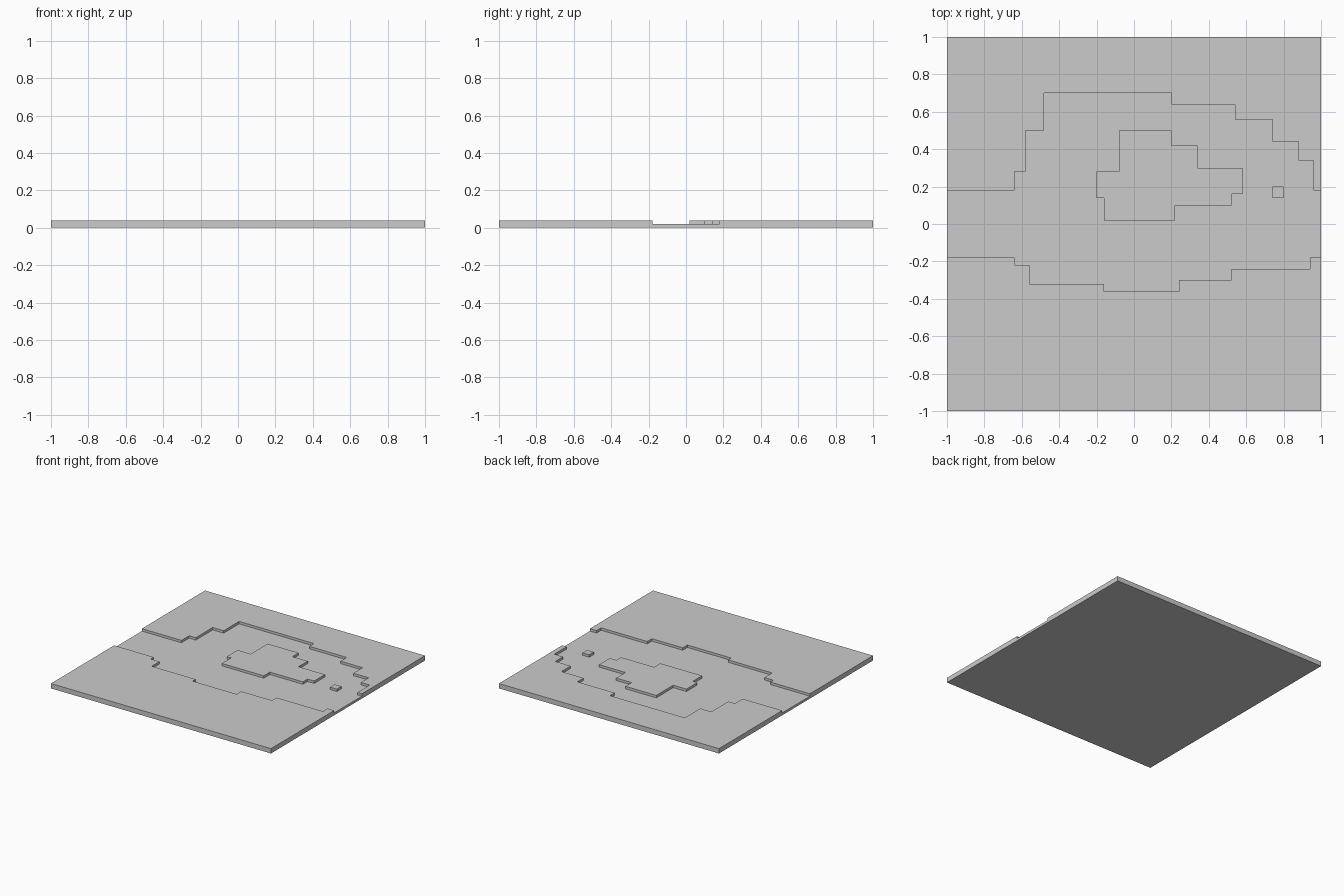
import bpy
import bmesh

if "Cube" in bpy.data.objects:
    bpy.data.objects.remove(bpy.data.objects["Cube"])

TOP, FLOOR = 0.04, 0.02


def prism(name, outline, z0, z1):
    """Vertical prism from a flat outline."""
    bm = bmesh.new()
    face = bm.faces.new([bm.verts.new((x, y, z0)) for x, y in outline])
    up = bmesh.ops.extrude_face_region(bm, geom=[face])
    verts = [v for v in up["geom"] if isinstance(v, bmesh.types.BMVert)]
    bmesh.ops.translate(bm, vec=(0, 0, z1 - z0), verts=verts)
    bmesh.ops.recalc_face_normals(bm, faces=bm.faces)
    mesh = bpy.data.meshes.new(name)
    bm.to_mesh(mesh)
    bm.free()
    obj = bpy.data.objects.new(name, mesh)
    bpy.context.collection.objects.link(obj)
    return obj


def stairs(start, moves):
    """Stepped shoreline: start (x, y), then (next x, next y) per step."""
    x, y = start
    pts = [(x, y)]
    for nx, ny in moves:
        pts += [(nx, y), (nx, ny)]
        x, y = nx, ny
    return pts


def subtract(target, cutter):
    mod = target.modifiers.new("cut", 'BOOLEAN')
    mod.operation = 'DIFFERENCE'
    mod.solver = 'EXACT'
    mod.object = cutter
    bpy.context.view_layer.objects.active = target
    bpy.ops.object.modifier_apply(modifier=mod.name)
    bpy.data.objects.remove(cutter)


# North and south shorelines of the sunken basin, running past both plate edges
north = stairs((-1.1, 0.18), [(-0.64, 0.28), (-0.58, 0.5), (-0.48, 0.7), (0.2, 0.64),
                              (0.54, 0.56), (0.74, 0.44), (0.88, 0.34), (0.96, 0.18)])
south = stairs((-1.1, -0.18), [(-0.64, -0.22), (-0.56, -0.32), (-0.16, -0.36),
                               (0.24, -0.3), (0.52, -0.24), (0.94, -0.18)])
shore = north + [(1.1, 0.18), (1.1, -0.18)] + south[::-1]

# Islands left standing in the basin
island = (stairs((-0.08, 0.5), [(0.2, 0.42), (0.34, 0.3), (0.58, 0.16), (0.52, 0.1),
                                (0.22, 0.02), (-0.16, 0.14), (-0.2, 0.28)])
          + [(-0.08, 0.28)])
islet = [(0.74, 0.14), (0.8, 0.14), (0.8, 0.2), (0.74, 0.2)]

# Basin cutter with the islands removed from it
basin = prism("basin_cutter", shore, FLOOR, TOP + 0.02)
basin.hide_render = True
for outline in (island, islet):
    subtract(basin, prism("island_cutter", outline, FLOOR - 0.01, TOP + 0.04))

# Terrain plate
plate = prism("terrain_plate", [(-1, -1), (1, -1), (1, 1), (-1, 1)], 0, TOP)
subtract(plate, basin)
